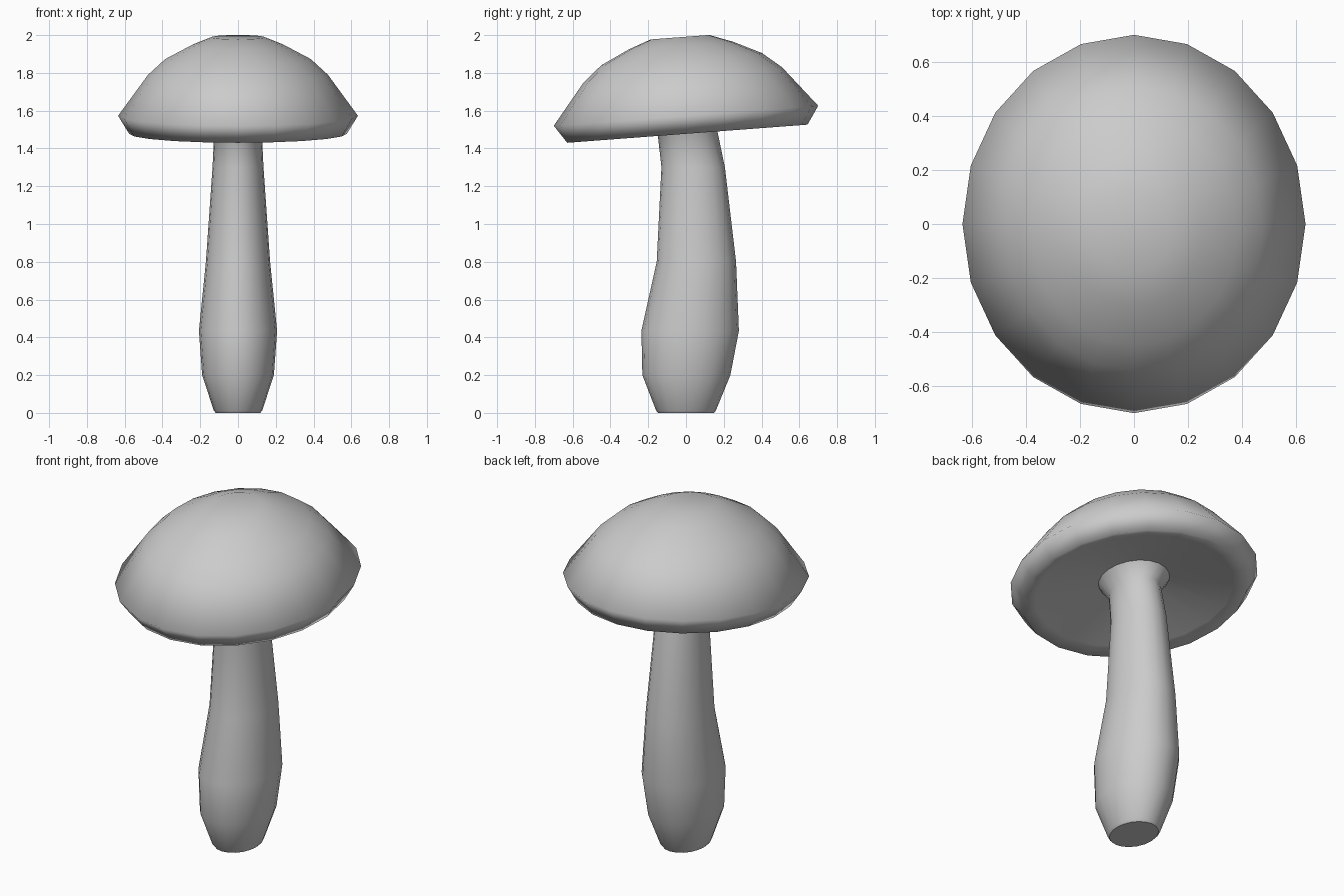
import bpy, bmesh
from math import sin, cos, pi

if "Cube" in bpy.data.objects:
    bpy.data.objects.remove(bpy.data.objects["Cube"])

SIDES = 20
TILT = 0.0755  # slope of the cap along y


def ring(bm, cy, z, rx, ry, tilt=0.0):
    """Elliptical loop of vertices, optionally leaning upwards towards +y."""
    loop = []
    for i in range(SIDES):
        a = 2 * pi * i / SIDES
        y = ry * sin(a)
        loop.append(bm.verts.new((rx * cos(a), cy + y, z + y * tilt)))
    return loop


def loft(name, rings, close_start=False, close_end=False):
    """Skin a stack of (cy, z, rx, ry, tilt) rings into a smooth object."""
    bm = bmesh.new()
    loops = [ring(bm, *r) for r in rings]
    for a, b in zip(loops, loops[1:]):
        for i in range(SIDES):
            j = (i + 1) % SIDES
            bm.faces.new((a[i], a[j], b[j], b[i])).smooth = True
    if close_start:
        bm.faces.new(loops[0][::-1])
    if close_end:
        bm.faces.new(loops[-1]).smooth = True
    bm.normal_update()
    mesh = bpy.data.meshes.new(name)
    bm.to_mesh(mesh)
    bm.free()
    obj = bpy.data.objects.new(name, mesh)
    bpy.context.collection.objects.link(obj)
    return obj


# Collar where the stem flares into the underside of the cap
COLLAR = (0.0, 1.565, 0.18, 0.205, TILT)

# Stem: gently S-bent, wider front to back than side to side
loft("stem", [
    (0.0, 0.0, 0.118, 0.148, 0),
    (0.0, 0.012, 0.128, 0.158, 0),
    (0.002, 0.2, 0.19, 0.233, 0),
    (0.022, 0.435, 0.207, 0.258, 0),
    (0.055, 0.8, 0.17, 0.21, 0),
    (0.038, 1.3, 0.135, 0.168, 0),
    (0.007, 1.49, 0.126, 0.157, TILT),
    COLLAR,
], close_start=True)

# Cap: (radius, height above the rim) from the collar, round the rim, to the crown
cap_profile = [(0.56, -0.075), (0.636, -0.095), (0.7, 0.0), (0.525, 0.217),
               (0.425, 0.3), (0.275, 0.372), (0.155, 0.416)]
cap_rings = [COLLAR] + [(-h * TILT, 1.573 + h, r * 0.907, r, TILT)
                        for r, h in cap_profile]
loft("cap", cap_rings, close_end=True)
